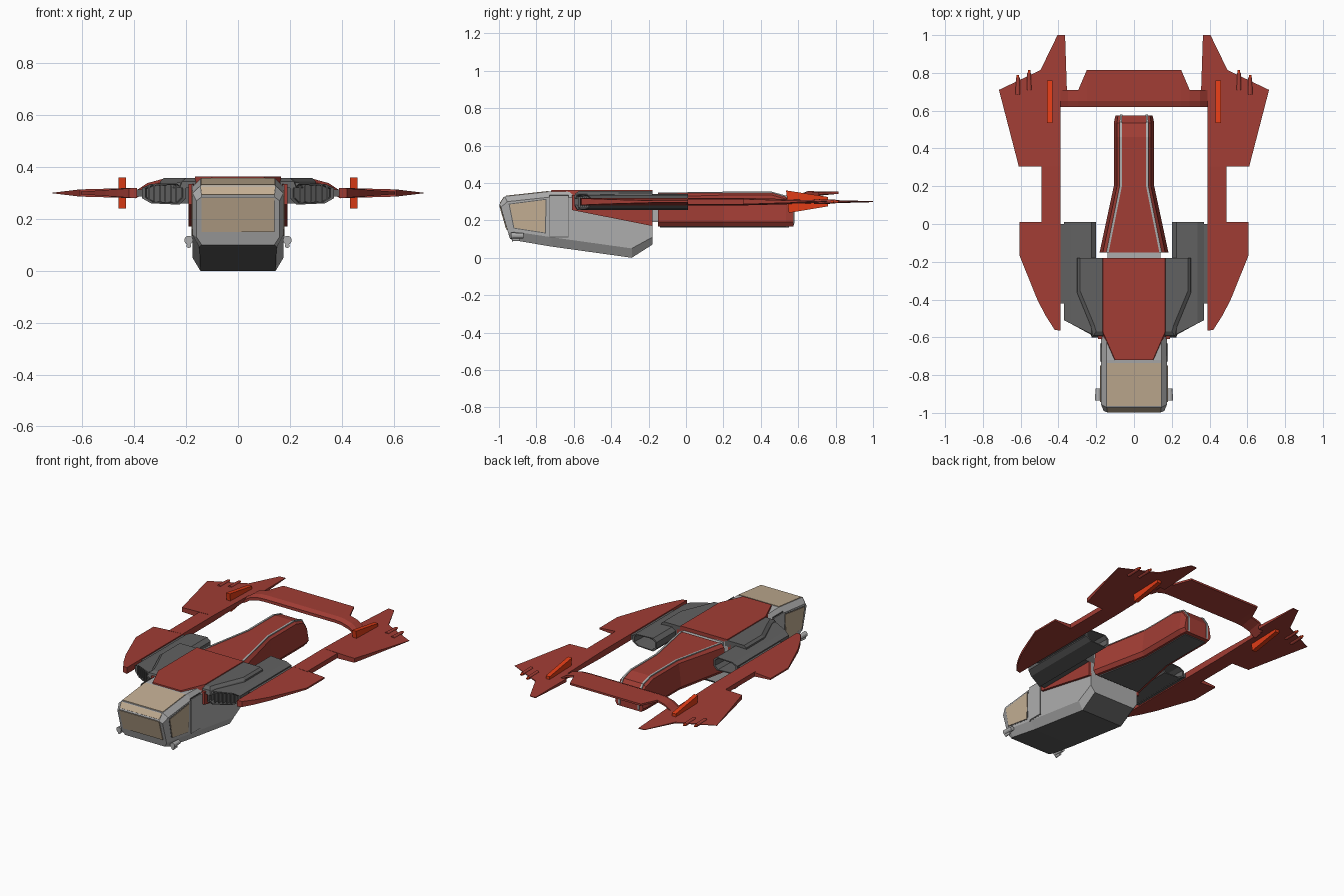
import bpy, bmesh
from mathutils import Vector, Matrix

def material(name, rgb):
    m = bpy.data.materials.new(name)
    m.diffuse_color = (*rgb, 1)
    return m

RED = material("red_paint", (0.36, 0.047, 0.035))
ORANGE = material("orange_paint", (0.75, 0.045, 0.008))
TAN = material("tinted_glass", (0.54, 0.42, 0.29))
LIGHT = material("light_grey", (0.42, 0.42, 0.42))
DARK = material("dark_grey", (0.12, 0.12, 0.12))

def finish(name, bm, mats, mirror):
    bmesh.ops.recalc_face_normals(bm, faces=bm.faces)
    me = bpy.data.meshes.new(name)
    bm.to_mesh(me)
    bm.free()
    for m in mats:
        me.materials.append(m)
    ob = bpy.data.objects.new(name, me)
    bpy.context.collection.objects.link(ob)
    if mirror:
        ob.modifiers.new("mirror", "MIRROR")
    return ob

def loft(name, rings, mat, mirror=False, under=None):
    """Skin a row of equal rings; 'under' colours the downward faces."""
    bm = bmesh.new()
    vs = [[bm.verts.new(p) for p in r] for r in rings]
    n = len(rings[0])
    for a, b in zip(vs, vs[1:]):
        for i in range(n):
            j = (i + 1) % n
            bm.faces.new((a[i], a[j], b[j], b[i]))
    bm.faces.new(vs[0])
    bm.faces.new(vs[-1])
    bmesh.ops.recalc_face_normals(bm, faces=bm.faces)
    if under:
        for f in bm.faces:
            f.normal_update()
            f.material_index = int(f.normal.z < -0.6)
    return finish(name, bm, [mat, under] if under else [mat], mirror)

def slab(name, pts, vec, mat, mirror=False):
    """Flat polygon pushed along a vector."""
    return loft(name, [pts, [tuple(Vector(p) + Vector(vec)) for p in pts]], mat, mirror)

def box(name, x, y, z, mat, mirror=False):
    pts = [(x[0], y[0], z[0]), (x[1], y[0], z[0]), (x[1], y[1], z[0]), (x[0], y[1], z[0])]
    return slab(name, pts, (0, 0, z[1] - z[0]), mat, mirror)

def tube(name, x, z, y0, y1, r, mat):
    bm = bmesh.new()
    bmesh.ops.create_cone(bm, cap_ends=True, segments=12, radius1=r, radius2=r * 0.8, depth=y1 - y0,
                          matrix=Matrix.Translation((x, (y0 + y1) / 2, z)) @ Matrix.Rotation(-1.5708, 4, "X"))
    return finish(name, bm, [mat], True)

def both(half):
    return half + [(-x, y, z) for x, y, z in reversed(half)]

def section(y, *xz):
    return both([(x, y, z) for x, z in xz])

# Cabin and belly
loft("cabin", [
    both([(0.14, -0.998, 0.285), (0.16, -0.99, 0.27), (0.16, -0.95, 0.13), (0.14, -0.94, 0.10)]),
    both([(0.145, -0.97, 0.328), (0.175, -0.955, 0.30), (0.175, -0.92, 0.14), (0.15, -0.91, 0.092)]),
    section(-0.72, (0.145, 0.355), (0.175, 0.325), (0.175, 0.11), (0.147, 0.06)),
    section(-0.29, (0.15, 0.345), (0.175, 0.31), (0.175, 0.05), (0.145, 0.0)),
    section(-0.18, (0.15, 0.345), (0.175, 0.31), (0.175, 0.11), (0.145, 0.07)),
], LIGHT, under=DARK)

# Glazing and doors, each on a thin dark seam
def side_pane(name, yz, mat):
    cy, cz = sum(p[0] for p in yz) / 4, sum(p[1] for p in yz) / 4
    rim = [(0.172, cy + (y - cy) * 1.06, cz + (z - cz) * 1.06) for y, z in yz]
    slab(name + "_seam", rim, (0.004, 0, 0), DARK, True)
    slab(name, [(0.173, y, z) for y, z in yz], (0.006, 0, 0), mat, True)

side_pane("side_window", [(-0.943, 0.285), (-0.75, 0.31), (-0.755, 0.135), (-0.918, 0.16)], TAN)
side_pane("door", [(-0.728, 0.33), (-0.632, 0.33), (-0.632, 0.115), (-0.728, 0.115)], LIGHT)
slab("front_window", both([(0.14, -0.994, 0.28), (0.14, -0.956, 0.15)]), (0, -0.005, 0), TAN)
slab("brow_window", both([(0.14, -0.992, 0.291), (0.143, -0.972, 0.322)]), (0, -0.003, 0.003), TAN)
slab("roof_window", both([(0.143, -0.963, 0.326), (0.143, -0.735, 0.351)]), (0, 0, 0.006), TAN)

# Red hood and flank panels
def outline(xy, z):
    return [(x, y, z) for x, y in xy]
hood = [(0.165, -0.18), (0.165, -0.57), (0.10, -0.72)]
loft("hood", [both(outline([(x + 0.012, y - 0.005 * (y < -0.2)) for x, y in hood], 0.32)),
              both(outline(hood, 0.363))], RED)
slab("flank_panel", [(0.17, -0.61, 0.335), (0.17, -0.61, 0.255), (0.17, -0.18, 0.17), (0.17, -0.18, 0.335)],
     (0.02, 0, 0), RED, True)

# Shoulders over the engines
loft("shoulder", [
    outline([(0.15, -0.18), (0.305, -0.18), (0.305, -0.37), (0.235, -0.55), (0.225, -0.60), (0.15, -0.60)], 0.32),
    outline([(0.15, -0.18), (0.30, -0.18), (0.30, -0.36), (0.225, -0.545), (0.215, -0.59), (0.15, -0.59)], 0.345),
    outline([(0.15, -0.18), (0.285, -0.18), (0.285, -0.355), (0.21, -0.535), (0.20, -0.57), (0.15, -0.57)], 0.358),
], DARK, True)

# Engines: skewed intake, hollow nozzle
def engine_ring(y, inset=0.0, skew=0.0):
    pts = [(0.20, 0.28), (0.225, 0.255), (0.335, 0.26), (0.37, 0.28),
           (0.37, 0.32), (0.335, 0.335), (0.225, 0.34), (0.20, 0.32)]
    k = 1 - inset
    return [(0.285 + (x - 0.285) * k, y + skew * (x - 0.20), 0.298 + (z - 0.298) * k) for x, z in pts]
loft("engine", [engine_ring(-0.53, 0.2, 0.5), engine_ring(-0.595, 0.15, 0.5), engine_ring(-0.595, 0, 0.5),
                engine_ring(-0.18), engine_ring(0.01), engine_ring(0.01, 0.15), engine_ring(-0.10, 0.25)],
     DARK, True)
for i in range(6):
    x = 0.235 + i * 0.021
    y = -0.595 + 0.5 * (x - 0.20)
    box(f"intake_slat_{i + 1}", (x, x + 0.007), (y, y + 0.05), (0.268, 0.328), DARK, True)
box("engine_root", (0.15, 0.22), (-0.58, -0.18), (0.26, 0.33), DARK, True)
box("wing_mount", (0.365, 0.395), (-0.42, 0.0), (0.287, 0.313), DARK, True)

# Tail boom with stripes and belly panel
box("boom_collar", (-0.14, 0.14), (-0.19, -0.13), (0.19, 0.34), LIGHT)
loft("tail_boom", [
    section(-0.15, (0.145, 0.345), (0.165, 0.325), (0.182, 0.19), (0.165, 0.168)),
    section(0.20, (0.072, 0.35), (0.09, 0.335), (0.107, 0.19), (0.09, 0.166)),
    section(0.46, (0.072, 0.35), (0.09, 0.335), (0.107, 0.19), (0.09, 0.166)),
    section(0.535, (0.072, 0.328), (0.09, 0.313), (0.107, 0.19), (0.09, 0.166)),
    section(0.575, (0.07, 0.27), (0.085, 0.262), (0.098, 0.19), (0.085, 0.168)),
], RED)
path = [(0.14, -0.15, 0.345), (0.07, 0.20, 0.35), (0.07, 0.46, 0.35),
        (0.07, 0.535, 0.328), (0.068, 0.575, 0.27), (0.068, 0.575, 0.18)]
loft("boom_stripe", [[(x - 0.006, y, z - 0.006), (x + 0.006, y, z - 0.006),
                      (x + 0.006, y + 0.004 * (y > 0.5), z + 0.003), (x - 0.006, y + 0.004 * (y > 0.5), z + 0.003)]
                     for x, y, z in path], LIGHT, True)
slab("boom_belly", both(outline([(0.145, -0.14), (0.075, 0.20), (0.075, 0.55)], 0.161)), (0, 0, 0.012), DARK)

# Wings: flat outlines that thin out towards the tips
def wing(name, xy, fall_x, fall_y, y0):
    def side(s):
        return [(x, y, 0.30 + s * max(0.001, 0.02 - fall_x * (x - 0.39) - fall_y * (y - y0))) for x, y in xy]
    loft(name, [side(-1), side(1)], RED, True)
wing("front_wing", [(0.39, -0.565), (0.42, -0.56), (0.465, -0.49), (0.51, -0.405), (0.605, -0.17),
                    (0.605, 0.01), (0.39, 0.01)], 0.07, 0, 0)
wing("wing_rail", [(0.39, 0.0), (0.49, 0.0), (0.49, 0.31), (0.39, 0.31)], 0.05, 0, 0)
wing("rear_wing", [(0.39, 0.305), (0.61, 0.305), (0.715, 0.71), (0.495, 0.815), (0.405, 1.0),
                   (0.365, 1.0), (0.355, 0.70), (0.39, 0.70)], 0.028, 0.026, 0.305)

# Rear crossbar, bent down at the ends
bar = [(0.25, 0.815, 0.348), (0.295, 0.71, 0.345), (0.35, 0.71, 0.33), (0.395, 0.71, 0.30)]
bar = [(-x, y, z) for x, y, z in reversed(bar)] + bar
loft("crossbar", [[(x, 0.62, z - 0.022), (x, 0.62, z - 0.004), (x, 0.65, z + 0.008),
                   (x, y, z + 0.006), (x, y, z - 0.006)] for x, y, z in bar], RED)

# Upright fins and rear guns
slab("tail_fin", [(0.432, 0.535, 0.36), (0.432, 0.76, 0.325), (0.432, 0.76, 0.275), (0.432, 0.55, 0.24)],
     (0.028, 0, 0), ORANGE, True)
for i, (x, y) in enumerate([(0.555, 0.71), (0.615, 0.685)]):
    tube(f"rear_gun_{i + 1}", x, 0.30, y, y + 0.09, 0.013, RED)
    tube(f"rear_gun_tip_{i + 1}", x, 0.30, y + 0.085, y + 0.105, 0.008, ORANGE)

# Nose guns
tube("nose_gun", 0.19, 0.118, -0.935, -0.87, 0.017, LIGHT)
tube("nose_gun_barrel", 0.19, 0.097, -0.93, -0.89, 0.009, LIGHT)
